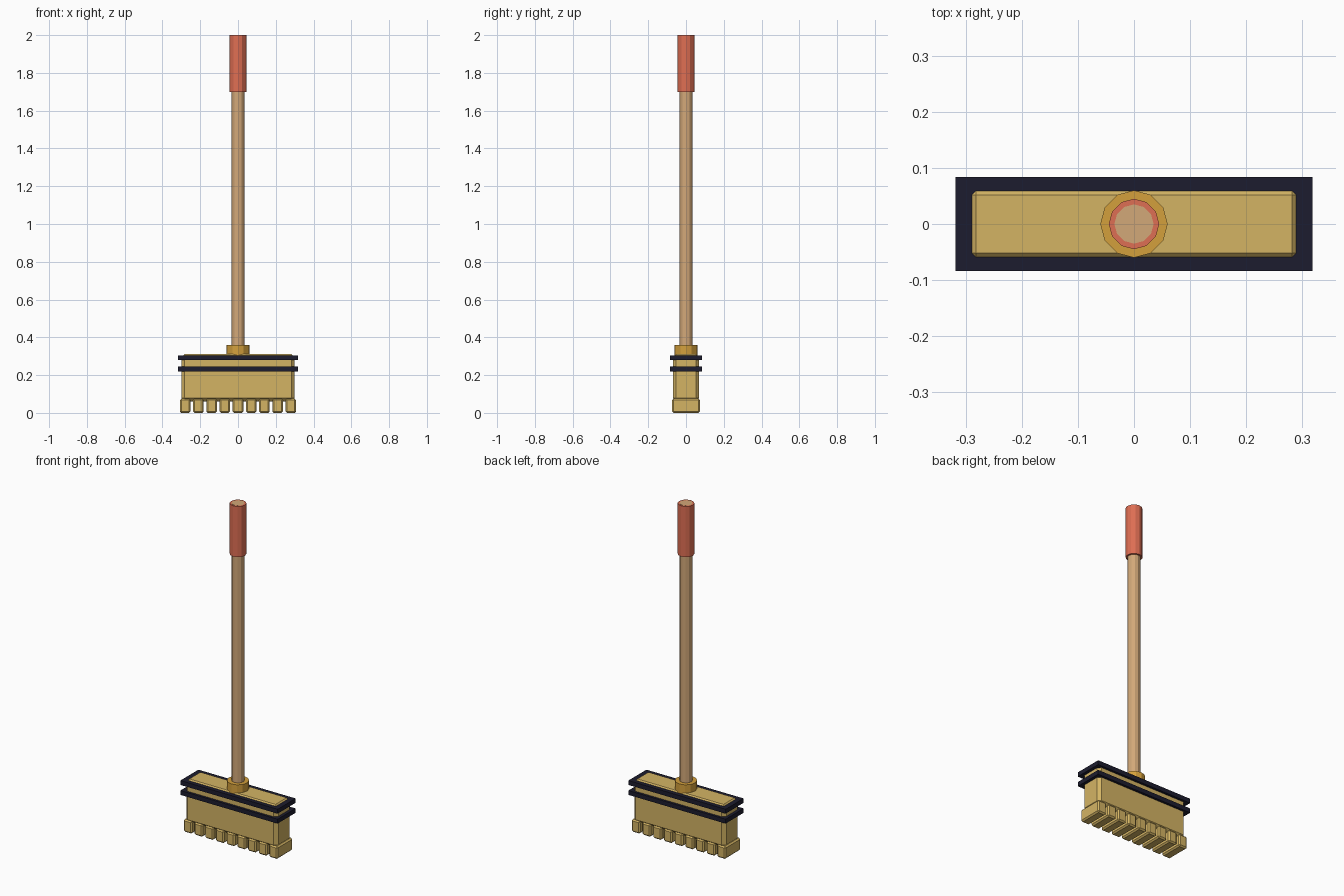
import bpy

old = bpy.data.objects.get("Cube")
if old:
    bpy.data.objects.remove(old, do_unlink=True)


def material(name, rgb):
    linear = [((c / 255 + 0.055) / 1.055) ** 2.4 for c in rgb]
    mat = bpy.data.materials.new(name)
    mat.use_nodes = True
    mat.diffuse_color = (*linear, 1)
    mat.node_tree.nodes["Principled BSDF"].inputs["Base Color"].default_value = (*linear, 1)
    return mat


straw = material("straw", (212, 180, 100))
wood = material("wood", (210, 168, 120))
red = material("red grip", (222, 110, 83))
brass = material("brass", (212, 160, 60))
navy = material("dark navy", (28, 28, 46))


def box(name, mat, x, half_x, half_y, low, high, bevel=0):
    bpy.ops.mesh.primitive_cube_add(size=2, location=(x, 0, (low + high) / 2))
    obj = bpy.context.object
    obj.name = name
    obj.scale = (half_x, half_y, (high - low) / 2)
    bpy.ops.object.transform_apply(location=False, rotation=False, scale=True)
    obj.data.materials.append(mat)
    if bevel:
        mod = obj.modifiers.new("chamfer", "BEVEL")
        mod.width = bevel
        mod.segments = 1
    return obj


def rod(name, mat, radius, low, high, sides=12):
    bpy.ops.mesh.primitive_cylinder_add(vertices=sides, radius=radius, depth=high - low,
                                        location=(0, 0, (low + high) / 2))
    obj = bpy.context.object
    obj.name = name
    obj.data.materials.append(mat)
    return obj


# Bristle head
box("bristle_block", straw, 0, 0.30, 0.07, 0.06, 0.312, 0.018)

# Row of bristle tufts
for i in range(9):
    box(f"bristle_tuft_{i + 1}", straw, (i - 4) * 0.07, 0.028, 0.073, 0, 0.075, 0.008)

# Binding bands
box("lower_band", navy, 0, 0.318, 0.084, 0.22, 0.246)
box("upper_band", navy, 0, 0.318, 0.084, 0.279, 0.305)

# Collar, handle and grip
rod("collar", brass, 0.06, 0.30, 0.36)
rod("handle", wood, 0.035, 0.30, 2.0)
rod("grip", red, 0.045, 1.70, 1.9995)
